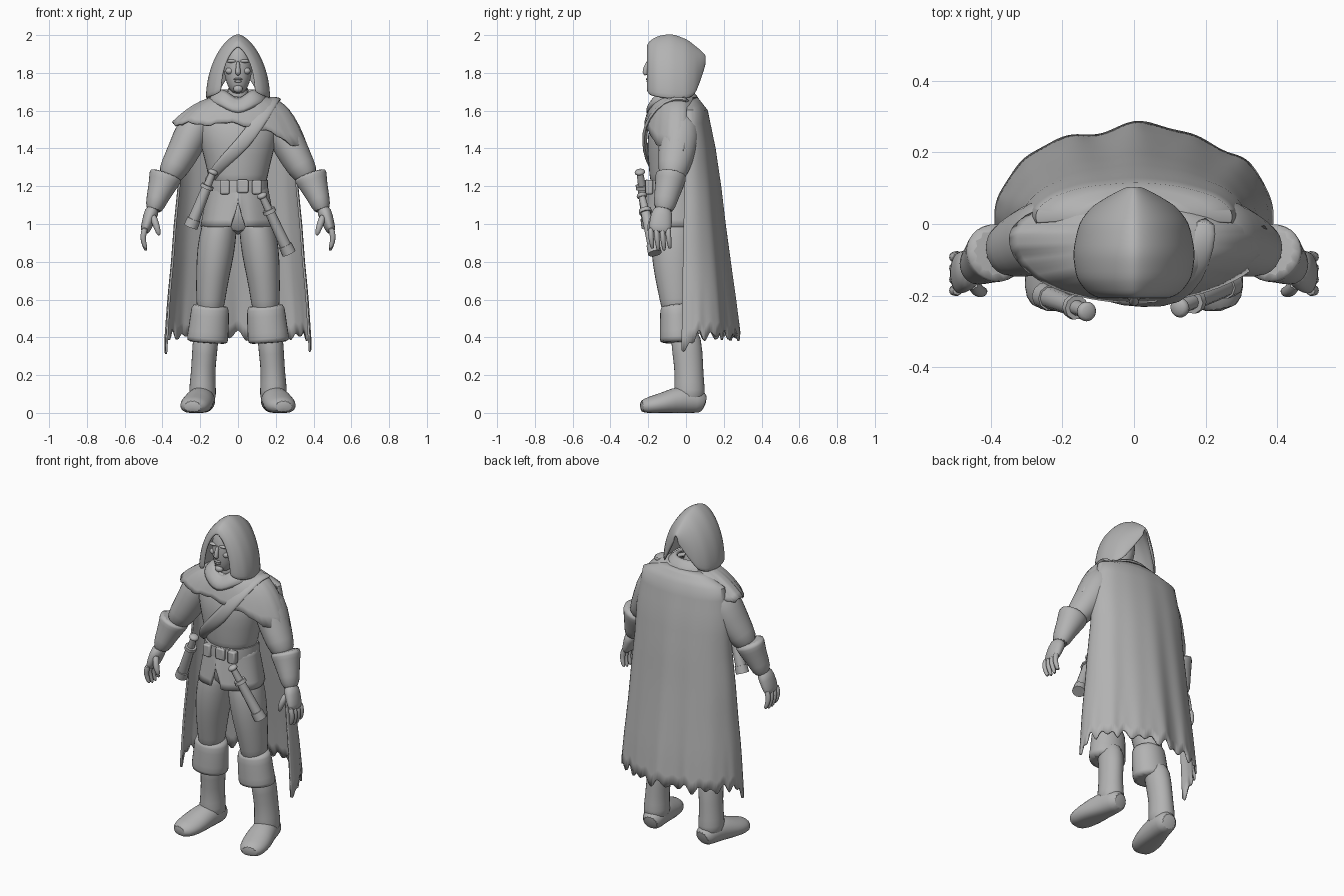
import bpy, bmesh, math
from math import sin, cos, pi, radians
from mathutils import Vector

old = bpy.data.objects.get("Cube")
if old:
    bpy.data.objects.remove(old)

clay = bpy.data.materials.new("plain_grey")
clay.use_nodes = True
grey = (0.45, 0.45, 0.45, 1)
clay.diffuse_color = grey
clay.node_tree.nodes["Principled BSDF"].inputs["Base Color"].default_value = grey
parts = []


def finish(name, bm, subdiv=0, thick=0, bevel=0):
    bmesh.ops.recalc_face_normals(bm, faces=bm.faces)
    mesh = bpy.data.meshes.new(name)
    bm.to_mesh(mesh)
    bm.free()
    mesh.materials.append(clay)
    obj = bpy.data.objects.new(name, mesh)
    bpy.context.scene.collection.objects.link(obj)
    if thick:
        mod = obj.modifiers.new("thickness", "SOLIDIFY")
        mod.thickness, mod.offset = thick, 0
    if bevel:
        mod = obj.modifiers.new("bevel", "BEVEL")
        mod.width, mod.segments = bevel, 2
    if subdiv:
        mod = obj.modifiers.new("smooth", "SUBSURF")
        mod.levels = mod.render_levels = subdiv
    parts.append(obj)
    return obj


def limb(name, rings, side=1, n=14, subdiv=1):
    """Elliptical tube through rings of (x, y, z, radius, depth radius)."""
    bm = bmesh.new()
    mids = [Vector(r[:3]) for r in rings]
    loops = []
    for i, r in enumerate(rings):
        t = (mids[min(i + 1, len(mids) - 1)] - mids[max(i - 1, 0)]).normalized()
        u = (Vector((1, 0, 0)) - t * t.x).normalized()
        v = t.cross(u)
        loop = []
        for k in range(n):
            a = 2 * pi * k / n
            p = mids[i] + u * r[3] * cos(a) + v * r[4] * sin(a)
            loop.append(bm.verts.new((p.x * side, p.y, max(p.z, 0))))
        loops.append(loop)
    for a, b in zip(loops, loops[1:]):
        for k in range(n):
            bm.faces.new((a[k], a[(k + 1) % n], b[(k + 1) % n], b[k]))
    bm.faces.new(loops[0])
    bm.faces.new(loops[-1])
    return finish(name, bm, subdiv)


def sheet(name, func, nu, nv, closed=False, thick=0.012, subdiv=0):
    """Cloth surface from func(u, v), both running 0 to 1."""
    bm = bmesh.new()
    cols = nu if closed else nu + 1
    grid = [[bm.verts.new(func(i / nu, j / nv)) for i in range(cols)] for j in range(nv + 1)]
    for a, b in zip(grid, grid[1:]):
        for i in range(nu):
            k = (i + 1) % cols
            bm.faces.new((a[i], a[k], b[k], b[i]))
    return finish(name, bm, subdiv, thick)


def ball(name, loc, size):
    bm = bmesh.new()
    bmesh.ops.create_uvsphere(bm, u_segments=14, v_segments=10, radius=1)
    for v in bm.verts:
        v.co = Vector(loc) + Vector([a * b for a, b in zip(v.co, size)])
    return finish(name, bm)


def box(name, loc, size):
    bm = bmesh.new()
    bmesh.ops.create_cube(bm, size=1)
    for v in bm.verts:
        v.co = Vector(loc) + Vector([a * b for a, b in zip(v.co, size)])
    return finish(name, bm, bevel=0.008)


def sample(table, t):
    """Linear blend between rows of a table."""
    t *= len(table) - 1
    i = min(int(t), len(table) - 2)
    return [a + (b - a) * (t - i) for a, b in zip(table[i], table[i + 1])]


# Head and face
limb("head", [(0, -.15, 1.69, .025, .03), (0, -.143, 1.72, .052, .058), (0, -.125, 1.78, .074, .085),
              (0, -.115, 1.85, .08, .092), (0, -.11, 1.92, .07, .08), (0, -.1, 1.96, .03, .04)], subdiv=2)
limb("neck", [(0, -.1, 1.76, .06, .065), (0, -.07, 1.58, .08, .08)])
limb("nose", [(0, -.197, 1.865, .009, .01), (0, -.212, 1.83, .012, .014), (0, -.22, 1.8, .017, .016),
              (0, -.208, 1.788, .012, .01)], n=8)
ball("chin", (0, -.186, 1.715), (.026, .02, .02))
ball("upper_lip", (0, -.203, 1.767), (.024, .01, .006))
ball("lower_lip", (0, -.2, 1.755), (.02, .01, .007))
for s, tag in ((1, "left_"), (-1, "right_")):
    ball(tag + "brow", (s * .034, -.19, 1.862), (.03, .017, .009))
    ball(tag + "cheekbone", (s * .045, -.178, 1.81), (.022, .02, .018))

# Hood, built as arches from the opening to the rear peak
arches = [(-.205, 1.935, .088, 1.7), (-.19, 1.965, .125, 1.68), (-.15, 1.99, .157, 1.67),
          (-.08, 2.003, .167, 1.66), (0, 1.975, .15, 1.66), (.045, 1.94, .115, 1.68),
          (.075, 1.915, .065, 1.76), (.102, 1.885, .012, 1.85)]


def hood(u, v):
    y, top, w, low = sample(arches, v)
    a = (u * 2 - 1) * pi / 2
    return (math.copysign(w * abs(sin(a)) ** 1.3, a), y, low + (top - low) * cos(a))


sheet("hood", hood, 20, 14, subdiv=1)


def cowl(u, v):
    a = 2 * pi * u
    dip = .045 * max(0, cos(a)) ** 6
    r = .095 + .05 * sin(v * pi * .6)
    return (r * sin(a), -.07 - r * .9 * cos(a), 1.705 - .07 * v - dip)


sheet("cowl", cowl, 32, 5, closed=True, thick=.02)

# Torso, tunic skirt and hips
limb("torso", [(0, -.05, 1.64, .12, .08), (0, -.05, 1.57, .22, .12), (0, -.06, 1.47, .215, .15),
               (0, -.06, 1.36, .185, .145), (0, -.06, 1.26, .16, .135), (0, -.06, 1.17, .15, .13)], n=18)
limb("hips", [(0, -.06, 1.18, .145, .125), (0, -.06, 1.05, .165, .125), (0, -.06, .94, .1, .1)])


def skirt(u, v):
    a = 2 * pi * u
    off = min(u, 1 - u) * 2 * pi
    slit = .13 * max(0, 1 - off / .2)
    flare = .15 + .042 * v + .004 * sin(a * 6) * v
    return (flare * sin(a), -.06 - (flare - .018 - .015 * v) * cos(a), 1.21 - (.225 - slit) * v)


sheet("tunic_skirt", skirt, 64, 6, closed=True)

# Belt with buckle and pouches
limb("belt", [(0, -.06, 1.232, .158, .144), (0, -.06, 1.2, .16, .147), (0, -.06, 1.168, .16, .147)], n=28, subdiv=0)
box("buckle", (.025, -.208, 1.2), (.06, .02, .07))
for x in (-.07, .1):
    box("belt_pouch", (x, -.195, 1.195), (.05, .04, .075))

# Shoulder mantle, longer over the left arm


def mantle(u, v):
    a = 2 * pi * u
    left = max(0, sin(a)) ** 1.5
    rag = .008 * sin(a * 9) + .005 * sin(a * 23)
    drop = .14 + .15 * left + rag
    x = (.1 + (.245 + .03 * left) * v) * sin(a)
    reach = .09 + .085 * v ** .7 if cos(a) > 0 else .09 + .03 * v
    return (x, -.04 - reach * cos(a), 1.67 - drop * v ** (1.8 + 1.1 * left))


sheet("shoulder_mantle", mantle, 72, 10, closed=True)

# Long cape with folds and a torn hem
drape = [(1.665, .11, .04), (1.6, .27, .09), (1.4, .305, .13), (1.2, .315, .158),
         (1, .335, .18), (.8, .35, .205), (.6, .37, .23), (.41, .385, .25)]


def cape(u, v):
    z, w, d = sample(drape, v)
    s = u * 2 - 1
    a = s * radians(100)
    fold = 1 + .04 * v * sin(a * 7 + .6) + .025 * v * cos(a * 13)
    torn = .018 * sin(u * 97) + .012 * sin(u * 61) + .085 * max(0, abs(s) - .8) / .2
    return (w * sin(a), .02 + d * fold * cos(a), z - torn * max(0, v - .8) * 5)


sheet("cape", cape, 90, 21, thick=.01)

# Baldric across the chest
limb("baldric", [(.2, .02, 1.65, .035, .014), (.19, -.06, 1.672, .038, .014), (.16, -.15, 1.62, .04, .014),
                 (.1, -.215, 1.53, .04, .014), (.03, -.222, 1.43, .042, .014), (-.06, -.208, 1.345, .036, .014),
                 (-.14, -.16, 1.26, .03, .014), (-.16, -.09, 1.2, .03, .014)], n=10)

# Sheathed blades: pommel, grip, guard and sheath along one line
for tag, top, tip in (("right_", (-.13, -.245, 1.28), (-.25, -.2, .985)),
                      ("left_", (.125, -.235, 1.155), (.27, -.165, .845))):
    p, q = Vector(top), Vector(tip)

    def along(t, r):
        return (*p.lerp(q, t), r, r)

    limb(tag + "grip", [along(0, .018), along(.3, .022)], n=10, subdiv=0)
    limb(tag + "pommel", [along(-.03, .02), along(.01, .032), along(.06, .028)], n=10)
    limb(tag + "guard", [along(.25, .034), along(.31, .036)], n=10, subdiv=0)
    limb(tag + "sheath", [along(.3, .026), along(.65, .029), along(.88, .031)], n=10, subdiv=0)
    limb(tag + "sheath_tip", [along(.86, .036), along(1, .038)], n=10, subdiv=0)

for s, tag in ((1, "left_"), (-1, "right_")):
    # Arm, gauntlet and hand
    limb(tag + "arm", [(.17, -.03, 1.59, .07, .08), (.235, -.03, 1.5, .1, .11), (.28, -.045, 1.4, .09, .105),
                       (.335, -.065, 1.3, .08, .088), (.38, -.08, 1.23, .06, .065)], s)
    limb(tag + "gauntlet", [(.378, -.078, 1.268, .09, .083), (.385, -.08, 1.25, .092, .086),
                            (.402, -.09, 1.2, .076, .077), (.43, -.108, 1.13, .058, .064),
                            (.45, -.12, 1.06, .046, .055)], s)
    limb(tag + "palm", [(.447, -.12, 1.09, .04, .05), (.466, -.13, 1.04, .038, .06),
                        (.487, -.137, .98, .03, .062), (.495, -.14, .95, .02, .052)], s)
    for k in range(4):
        y = -.187 + .031 * k
        tip = .885 - .022 * sin(pi * (k + .5) / 4)
        limb(tag + "finger", [(.489, y, .985, .019, .017), (.504, y, .94, .017, .016),
                              (.5, y + .006, .9, .015, .014), (.485, y + .01, tip - .01, .01, .01)], s, n=8)
    limb(tag + "thumb", [(.452, -.16, 1.05, .022, .024), (.436, -.188, 1.0, .02, .021),
                         (.422, -.19, .96, .016, .016), (.417, -.186, .938, .009, .009)], s, n=8)

    # Leg, turned-down boot top and boot
    limb(tag + "thigh", [(.085, -.065, 1.06, .08, .11), (.1, -.067, .98, .098, .122), (.118, -.068, .86, .104, .122),
                         (.135, -.06, .72, .09, .108), (.145, -.05, .6, .079, .09), (.15, -.045, .5, .07, .08)], s)
    limb(tag + "boot_cuff", [(.146, -.052, .575, .088, .08), (.147, -.05, .56, .104, .09), (.153, -.047, .47, .108, .094),
                             (.162, -.043, .385, .114, .1), (.163, -.043, .368, .11, .096)], s)
    limb(tag + "boot_shaft", [(.165, -.01, .46, .075, .085), (.178, .01, .31, .067, .082), (.186, .017, .2, .066, .077),
                              (.188, .018, .12, .074, .085), (.188, .02, .05, .075, .085)], s)
    limb(tag + "boot_foot", [(.178, .105, .045, .05, .05), (.183, .06, .065, .068, .07), (.198, -.03, .07, .075, .08),
                             (.216, -.11, .05, .088, .062), (.232, -.19, .036, .082, .052),
                             (.243, -.245, .03, .05, .036)], s)

# Shading
bpy.ops.object.select_all(action="DESELECT")
for obj in parts:
    obj.select_set(True)
bpy.context.view_layer.objects.active = parts[0]
bpy.ops.object.shade_smooth_by_angle(angle=radians(55))
